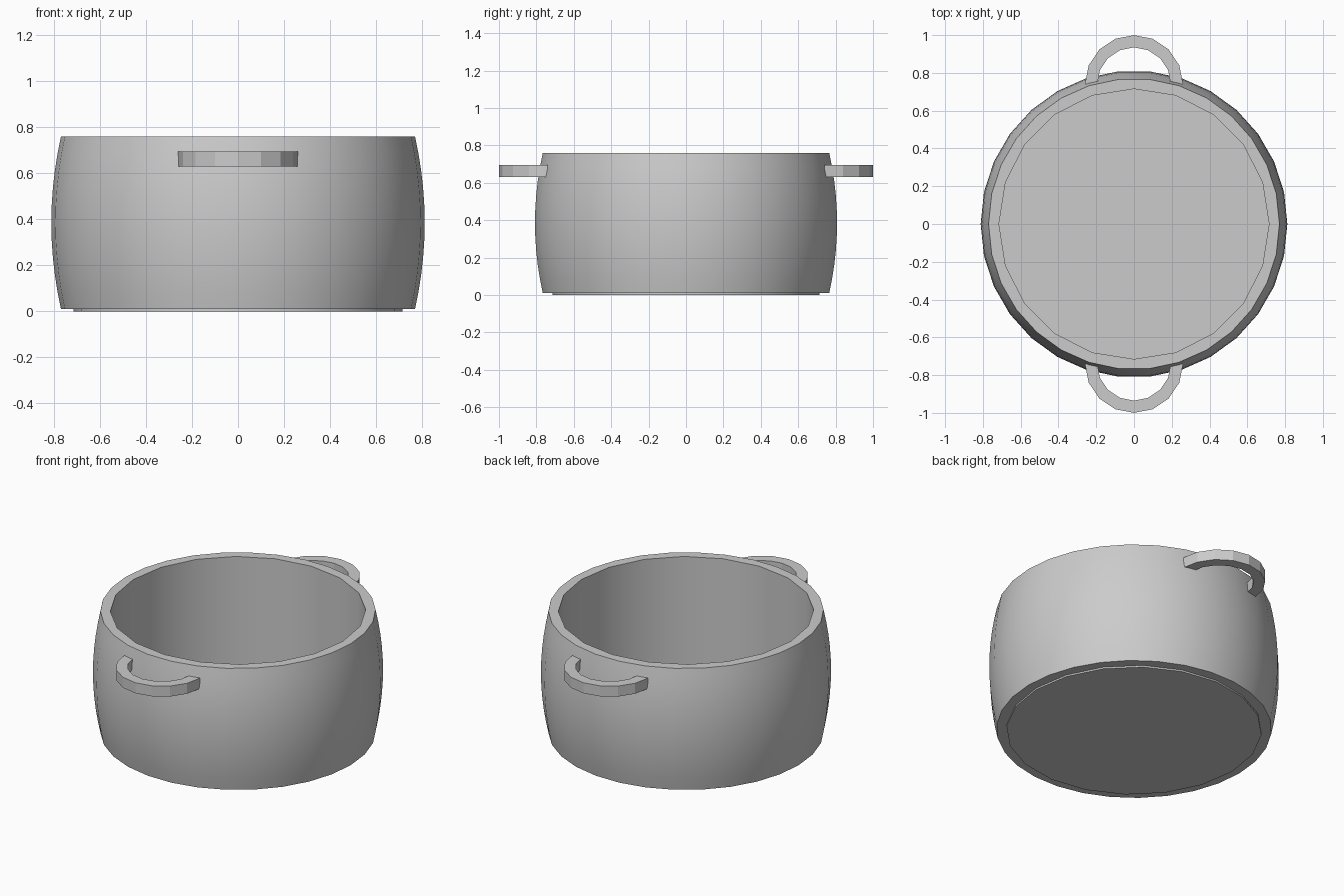
import bpy
import bmesh
from math import sin, cos, pi, radians

cube = bpy.data.objects.get("Cube")
if cube:
    bpy.data.objects.remove(cube, do_unlink=True)

metal = bpy.data.materials.new("grey metal")
metal.use_nodes = True
metal.diffuse_color = (0.6, 0.6, 0.6, 1)
metal.node_tree.nodes["Principled BSDF"].inputs["Base Color"].default_value = (0.6, 0.6, 0.6, 1)

BOTTOM, TOP = 0.01, 0.76
INNER_R = 0.715


def ring(bm, radius, z, sides):
    return [bm.verts.new((radius * cos(2 * pi * i / sides), radius * sin(2 * pi * i / sides), z))
            for i in range(sides)]


def bridge(bm, a, b):
    n = len(a)
    for i in range(n):
        j = (i + 1) % n
        bm.faces.new((a[i], a[j], b[j], b[i]))


def loop_edges(bm, verts):
    return [bm.edges.get((verts[i - 1], verts[i])) for i in range(len(verts))]


def finish(bm, name, smooth):
    bmesh.ops.recalc_face_normals(bm, faces=bm.faces[:])
    mesh = bpy.data.meshes.new(name)
    bm.to_mesh(mesh)
    bm.free()
    mesh.materials.append(metal)
    obj = bpy.data.objects.new(name, mesh)
    bpy.context.collection.objects.link(obj)
    if smooth:
        bpy.ops.object.select_all(action="DESELECT")
        obj.select_set(True)
        bpy.context.view_layer.objects.active = obj
        bpy.ops.object.shade_smooth_by_angle(angle=radians(30))
    return obj


# Pot wall: bulging outside, straight inside, flat rims joining the two
bm = bmesh.new()
steps = 10
outer = []
for k in range(steps + 1):
    t = 2 * k / steps - 1
    outer.append(ring(bm, 0.77 + 0.042 * (1 - t * t), BOTTOM + (TOP - BOTTOM) * k / steps, 30))
for a, b in zip(outer, outer[1:]):
    bridge(bm, a, b)
inner = [ring(bm, INNER_R, z, 20) for z in (BOTTOM, TOP)]
bridge(bm, *inner)
for out_loop, in_loop in ((outer[0], inner[0]), (outer[-1], inner[1])):
    bmesh.ops.triangle_fill(bm, use_beauty=True,
                            edges=loop_edges(bm, out_loop) + loop_edges(bm, in_loop))
finish(bm, "pot_wall", True)

# Thin base disc closing the pot
bm = bmesh.new()
low, high = ring(bm, INNER_R, 0, 20), ring(bm, INNER_R, 0.015, 20)
bridge(bm, low, high)
bm.faces.new(low)
bm.faces.new(high)
finish(bm, "base_disc", True)


# Half-ring handles with a rectangular section, ends sunk into the wall
def handle(name, side):
    bm = bmesh.new()
    sections = []
    for i in range(9):
        a = pi * i / 8
        sections.append([bm.verts.new((r * cos(a), side * (0.74 + r * sin(a)), z))
                         for r, z in ((0.195, 0.63), (0.26, 0.63), (0.26, 0.695), (0.195, 0.695))])
    for a, b in zip(sections, sections[1:]):
        bridge(bm, a, b)
    bm.faces.new(sections[0])
    bm.faces.new(sections[-1])
    finish(bm, name, False)


handle("front_handle", -1)
handle("back_handle", 1)
